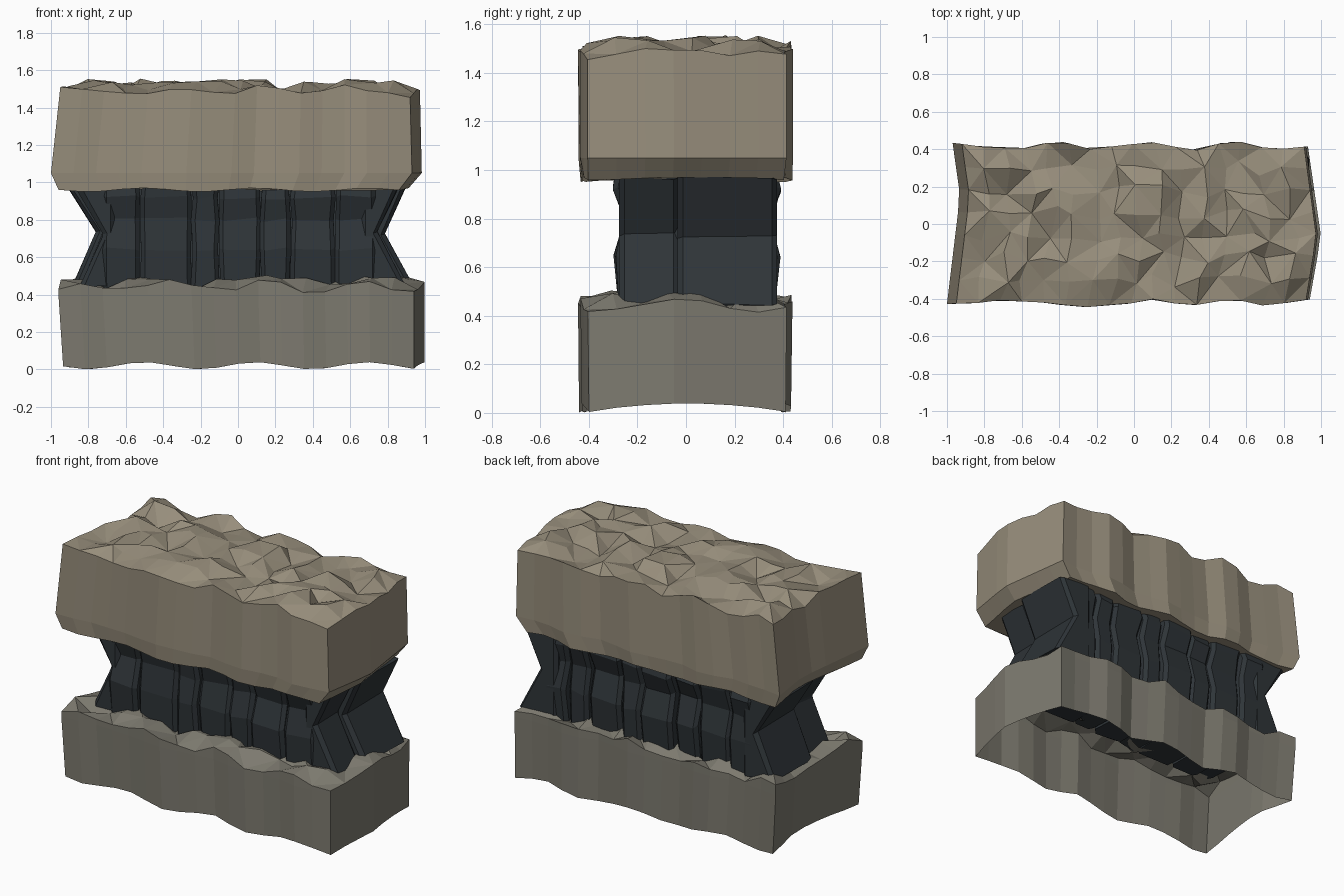
import bpy, bmesh, math, random

if "Cube" in bpy.data.objects:
    bpy.data.objects.remove(bpy.data.objects["Cube"])

random.seed(7)


def material(name, color):
    m = bpy.data.materials.new(name)
    m.diffuse_color = (*color, 1)
    m.use_nodes = True
    m.node_tree.nodes["Principled BSDF"].inputs["Base Color"].default_value = m.diffuse_color
    return m


def finish(bm, name, mat):
    bmesh.ops.recalc_face_normals(bm, faces=bm.faces)
    me = bpy.data.meshes.new(name)
    bm.to_mesh(me)
    bm.free()
    me.materials.append(mat)
    ob = bpy.data.objects.new(name, me)
    bpy.context.collection.objects.link(ob)
    return ob


def lerp(a, b, t):
    return a + (b - a) * t


def poly(pts, t):
    """Piecewise linear lookup through (position, value) pairs."""
    for (a, va), (b, vb) in zip(pts, pts[1:]):
        if t <= b:
            return lerp(va, vb, max(0, (t - a) / (b - a)))
    return pts[-1][1]


BACK = [(-1, .44), (-.65, .40), (-.4, .445), (-.2, .40), (.05, .445), (.35, .40), (.5, .445), (.75, .405), (1, .415)]
FRONT = [(-1, -.425), (-.62, -.405), (-.4, -.43), (-.18, -.44), (.1, -.40), (.3, -.43), (.5, -.405), (.68, -.43), (1, -.40)]
NX, NY = 16, 7
FLUTE = [random.uniform(-.008, .008) for _ in range(NX + 1)]


def slab(name, mat, left, right, levels, top, hole=False, cap=False):
    """Rock slab: rough grid on top, fluted walls built from rings.
    levels: (z, wave, left shift, right shift, side scale), top to bottom."""
    bm = bmesh.new()

    def outline(i, j, dl, dr, s):
        v = j / NY
        yy = lerp(-.43, .43, v)
        x = lerp(poly(left, yy) + dl, poly(right, yy) + dr, i / NX)
        return x, (lerp(poly(FRONT, x), poly(BACK, x), v) + FLUTE[i]) * s

    grid = {}
    for i in range(NX + 1):
        for j in range(NY + 1):
            edge = i in (0, NX) or j in (0, NY)
            x, y = outline(i, j, levels[0][2], levels[0][3], levels[0][4])
            if edge:
                z = top - .008 + .022 * math.sin(i * 1.5 + j) + random.uniform(-.02, .02)
            else:
                x += random.uniform(-.03, .03)
                y += random.uniform(-.03, .03)
                z = top + random.choice((-.03, 0, .03, .045)) + random.uniform(-.012, .01)
            grid[i, j] = bm.verts.new((x, y, z))
    for i in range(NX):
        for j in range(NY):
            if hole and 2 <= i < NX - 2 and 2 <= j < NY - 1:
                continue
            a, b, c, d = grid[i, j], grid[i + 1, j], grid[i + 1, j + 1], grid[i, j + 1]
            tris = ((a, b, c), (a, c, d)) if (i + j) % 2 else ((a, b, d), (b, c, d))
            for t in tris:
                bm.faces.new(t)
    path = ([(i, 0) for i in range(NX)] + [(NX, j) for j in range(NY)]
            + [(i, NY) for i in range(NX, 0, -1)] + [(0, j) for j in range(NY, 0, -1)])
    ring = [grid[p] for p in path]
    for z, wave, dl, dr, s in levels[1:]:
        new = []
        for i, j in path:
            x, y = outline(i, j, dl, dr, s)
            w = math.cos(x * 10.5 - 1) if j in (0, NY) else math.sin(math.pi * j / NY) * 1.6 - .6
            new.append(bm.verts.new((x, y, z + wave * w)))
        for k in range(len(path)):
            n = (k + 1) % len(path)
            bm.faces.new((ring[k], ring[n], new[n], new[k]))
        ring = new
    if cap:
        bm.faces.new(ring)
    bmesh.ops.delete(bm, geom=[v for v in bm.verts if not v.link_faces], context='VERTS')
    return finish(bm, name, mat)


upper_mat = material("upper_rock", (.31, .27, .20))
lower_mat = material("lower_rock", (.205, .195, .16))
core_mat = material("dark_rock", (.028, .035, .040))

LEFT_U = [(-.43, -1.0), (.15, -.93), (.43, -.97)]
LEFT_L = [(-.43, -.96), (.15, -.90), (.43, -.94)]
RIGHT_U = [(-.43, .93), (-.08, .985), (.43, .92)]
RIGHT_L = [(-.43, .94), (-.08, 1.0), (.43, .93)]

# upper slab, with an undercut at its lower rim
slab("upper_slab", upper_mat, LEFT_U, RIGHT_U,
     [(0, 0, .05, -.01, 1), (1.05, 0, 0, 0, 1), (.96, .01, .04, -.07, .98)],
     1.50, cap=True)
# lower slab, open underneath
slab("lower_slab", lower_mat, LEFT_L, RIGHT_L,
     [(0, 0, 0, 0, 1), (.40, 0, 0, 0, 1), (.02, .019, .025, 0, .99)],
     .455, hole=True)


def block(bm, rows):
    """Column from (z, x0, x1, y0, y1) rows, with cut corners and jitter."""
    prev = first = None
    for z, x0, x1, y0, y1 in rows:
        c = .022
        pts = [(x0 + c, y0), (x1 - c, y0), (x1, y0 + c), (x1, y1 - c),
               (x1 - c, y1), (x0 + c, y1), (x0, y1 - c), (x0, y0 + c)]
        ring = [bm.verts.new((x, y, z + random.uniform(-.012, .012))) for x, y in pts]
        if prev:
            for k in range(8):
                n = (k + 1) % 8
                bm.faces.new((prev[k], prev[n], ring[n], ring[k]))
        else:
            first = ring
        prev = ring
    bm.faces.new(first)
    bm.faces.new(prev)


def core_row(name, cuts, y_in, y_out):
    """Row of uneven columns facing y_out."""
    bm = bmesh.new()
    side = math.copysign(1, y_out)
    for a, b in zip(cuts, cuts[1:]):
        rows = []
        push = random.uniform(-.035, .01)
        for z, bulge in ((.43, -.01), (.64, .008), (.80, -.025), (.92, .008), (.97, 0)):
            y = y_out + side * (push + bulge + random.uniform(-.01, .01))
            g = random.uniform(-.004, .01)
            rows.append((z, a + g, b - g, min(y, y_in), max(y, y_in)))
        block(bm, rows)
    finish(bm, name, core_mat)


# dark columns between the slabs
core_row("front_columns", [-.73, -.52, -.25, -.10, .12, .28, .52, .74], .03, -.29)
core_row("back_columns", [-.74, -.56, -.33, -.16, .07, .22, .45, .60, .76], 0, .37)

# end blocks leaning in to a waist
bm = bmesh.new()
for side, waist, top, foot in ((-1, .76, .90, .885), (1, .785, .895, .935)):
    for y0, y1, inset in ((-.275, -.03, .04), (-.035, .375, 0)):
        rows = []
        for z, x in ((.445, foot), (.73, waist), (.965, top)):
            xs = sorted((side * .66, side * (x - inset)))
            rows.append((z, xs[0], xs[1], y0, y1))
        block(bm, rows)
finish(bm, "end_blocks", core_mat)
